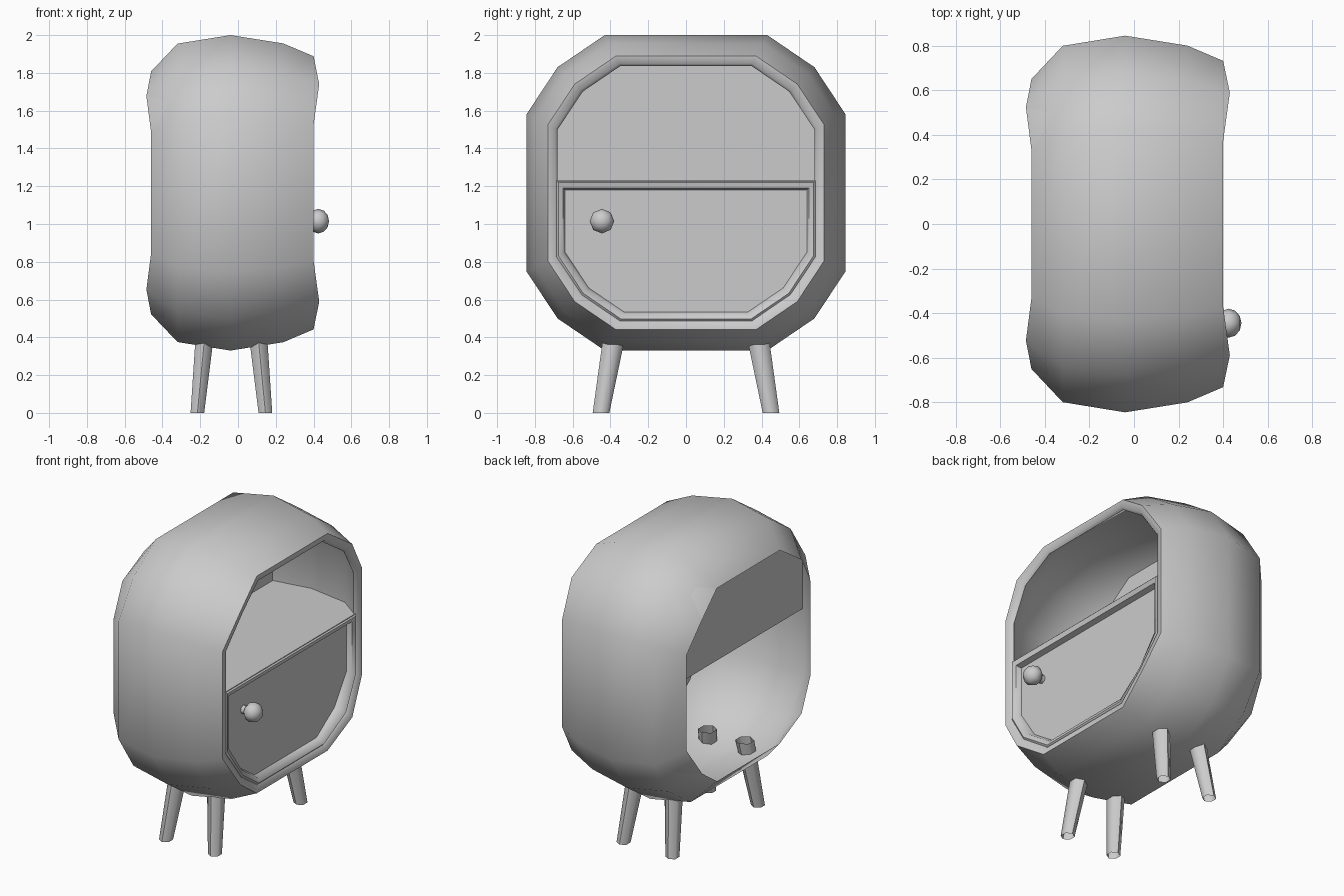
import bpy, bmesh, math
from mathutils import Vector

if "Cube" in bpy.data.objects:
    bpy.data.objects.remove(bpy.data.objects["Cube"])

CZ = 1.165                                             # height of the shell centre
CORNER = [(.43, .835), (.68, .665), (.845, .415)]      # one rounded corner (y, z)


def outline(s):
    """12-sided rounded square in y/z, scaled about the shell centre."""
    q = [(y * s, z * s) for y, z in CORNER]
    r = q[::-1]
    return (q + [(y, -z) for y, z in r] + [(-y, -z) for y, z in q]
            + [(-y, z) for y, z in r])


def finish(name, bm, angle=50):
    bmesh.ops.recalc_face_normals(bm, faces=bm.faces)
    me = bpy.data.meshes.new(name)
    bm.to_mesh(me)
    bm.free()
    ob = bpy.data.objects.new(name, me)
    bpy.context.collection.objects.link(ob)
    bpy.ops.object.select_all(action='DESELECT')
    ob.select_set(True)
    bpy.context.view_layer.objects.active = ob
    bpy.ops.object.shade_smooth_by_angle(angle=math.radians(angle))
    return ob


def loft(name, loops, closed=False, cap_start=False, cap_end=False, angle=50):
    bm = bmesh.new()
    rings = [[bm.verts.new(p) for p in loop] for loop in loops]
    pairs = list(zip(rings, rings[1:]))
    if closed:
        pairs.append((rings[-1], rings[0]))
    for a, b in pairs:
        for i in range(len(a)):
            j = (i + 1) % len(a)
            bm.faces.new((a[i], a[j], b[j], b[i]))
    if cap_start:
        bm.faces.new(rings[0])
    if cap_end:
        bm.faces.new(rings[-1])
    return finish(name, bm, angle)


# Shell: rings of (x, scale, extra x at the diagonal corners), outside then inside
RINGS = [(-.46, .77, -.025), (-.32, .946, 0), (-.04, 1, 0), (.24, .947, 0),
         (.40, .866, .03), (.395, .82, .025), (.375, .805, .02),
         (.355, .825, .015), (.24, .925, 0), (-.04, .98, 0), (-.32, .926, 0)]
loft("cabinet_shell",
     [[(x + (b if i % 3 == 1 else 0), y, z + CZ)
       for i, (y, z) in enumerate(outline(s))] for x, s, b in RINGS], closed=True)


def lower_loop(x, s, top, bulge=0):
    """Lower half of the outline, cut flat at height top."""
    pts = [(y * s, CZ - z * s) for y, z in CORNER]
    side = [(x, pts[2][0], top)] + [(x + (bulge if i == 1 else 0), *pts[i]) for i in (2, 1, 0)]
    return side + [(px, -y, z) for px, y, z in reversed(side)]


# Door with its rounded surround
loft("door_surround", [lower_loop(.375, .825, 1.23, .02), lower_loop(.395, .80, 1.22, .02),
                       lower_loop(.385, .77, 1.19, .01), lower_loop(.35, .757, 1.18)])
loft("door", [lower_loop(.33, .757, 1.18), lower_loop(.35, .757, 1.18)],
     cap_start=True, cap_end=True, angle=30)

# Shelf follows the bulging inner wall
half = [(.385, .685), (.355, .70), (.24, .785), (-.04, .83), (-.30, .79)]
plan = half + [(x, -y) for x, y in reversed(half)]
loft("shelf", [[(x, y, z) for x, y in plan] for z in (1.205, 1.23)],
     cap_start=True, cap_end=True, angle=30)

# Back panel of the open upper compartment
up = [(y * .938, CZ + z * .938) for y, z in CORNER]
arch = [(up[2][0], 1.205)] + up[::-1]
arch += [(-y, z) for y, z in reversed(arch)]
loft("upper_back_panel", [[(x, y, z) for y, z in arch] for x in (-.31, -.295)],
     cap_start=True, cap_end=True, angle=30)

# Knob and stem
bm = bmesh.new()
bmesh.ops.create_uvsphere(bm, u_segments=8, v_segments=6, radius=.065)
for v in bm.verts:
    v.co = Vector((.425 + v.co.z * .88, -.445 + v.co.y, 1.015 + v.co.x))
finish("door_knob", bm)
loft("knob_stem", [[(x, -.445 + .028 * math.cos(k * math.pi / 4),
                     1.015 + .028 * math.sin(k * math.pi / 4)) for k in range(8)]
                   for x in (.34, .40)])

# Four splayed, open, six-sided legs
for sx, nx in ((1, "right"), (-1, "left")):
    for sy, ny in ((-1, "front"), (1, "back")):
        loops = []
        for z, cx, cy, r in ((0, .18, .45, .044), (.45, .137, .372, .06)):
            loops.append([(-.035 + sx * cx + r * .95 * math.sin(k * math.pi / 3),
                           sy * cy + r * math.cos(k * math.pi / 3), z) for k in range(6)])
        loft(f"{ny}_{nx}_leg", loops, angle=61)
